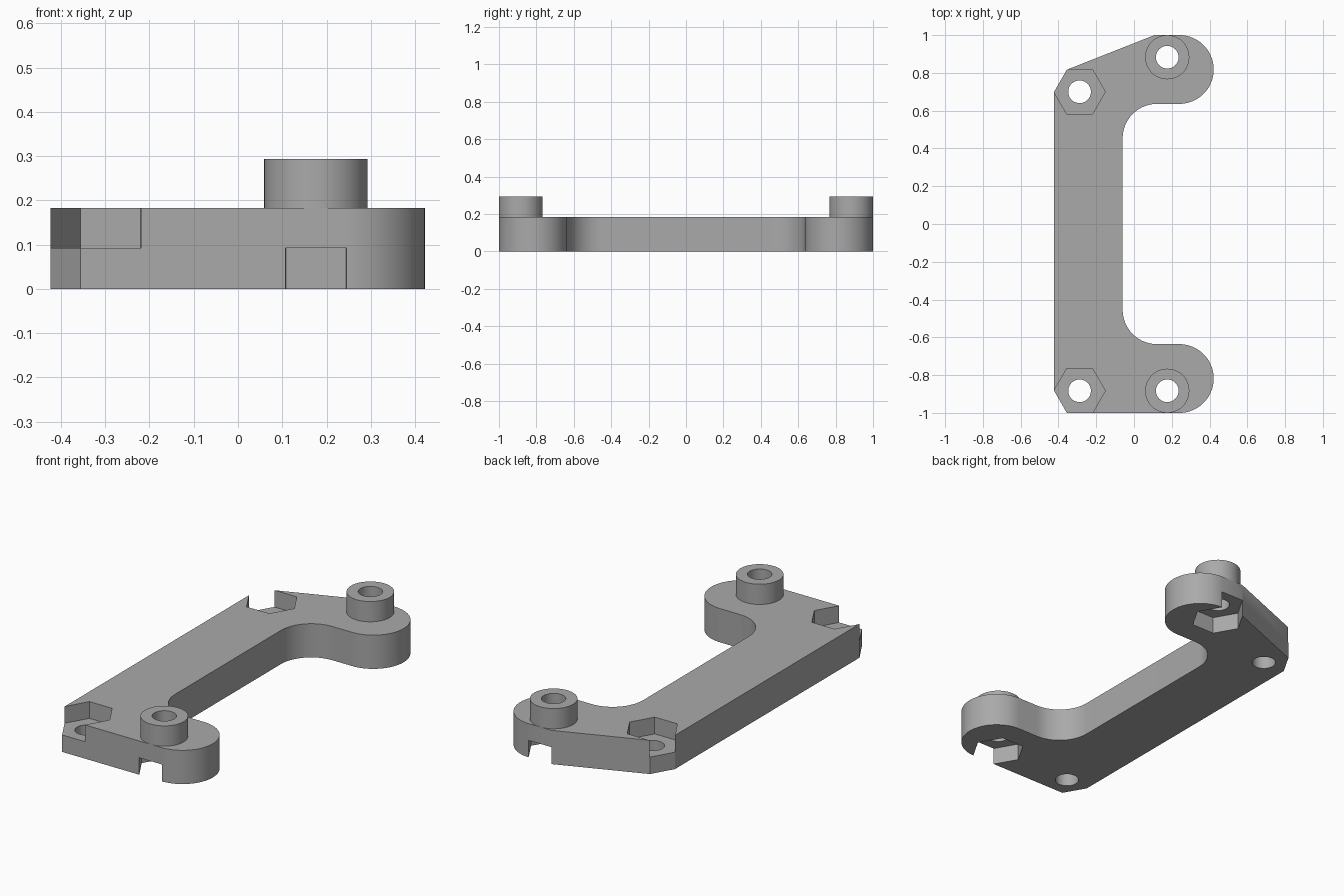
import bpy, bmesh
from math import cos, sin, radians, pi

THICK, POCKET, TOP = 0.183, 0.092, 0.293
ROUND = 0.182                      # end and fillet radius
BOSS_R, HOLE_R = 0.117, 0.06
NUT_R = BOSS_R / cos(pi / 6)       # hexagon corner radius
BOSS_X, BOSS_Y = 0.176, 1 - BOSS_R
NUT_X = -0.288
BOSSES = [(BOSS_X, -BOSS_Y), (BOSS_X, BOSS_Y)]
NUTS = [(NUT_X, -BOSS_Y), (NUT_X, 0.70)]

cube = bpy.data.objects.get("Cube")
if cube:
    bpy.data.objects.remove(cube, do_unlink=True)

grey = bpy.data.materials.new("plain grey")
grey.use_nodes = True
colour = (0.4, 0.4, 0.4, 1)
grey.diffuse_color = colour
grey.node_tree.nodes["Principled BSDF"].inputs["Base Color"].default_value = colour


def arc(cx, cy, r, start, end, steps=20):
    angles = [radians(start + (end - start) * i / steps) for i in range(steps + 1)]
    return [(cx + r * cos(a), cy + r * sin(a)) for a in angles]


def ring(centre, r, sides):
    return arc(*centre, r, 0, 360, sides)[:-1]


def prism(name, outline, z0, z1):
    bm = bmesh.new()
    base = bm.faces.new([bm.verts.new((x, y, z0)) for x, y in outline])
    top = bmesh.ops.extrude_face_region(bm, geom=[base])["geom"]
    bmesh.ops.translate(bm, vec=(0, 0, z1 - z0),
                        verts=[v for v in top if isinstance(v, bmesh.types.BMVert)])
    bmesh.ops.recalc_face_normals(bm, faces=bm.faces)
    mesh = bpy.data.meshes.new(name)
    bm.to_mesh(mesh)
    bm.free()
    mesh.materials.append(grey)
    obj = bpy.data.objects.new(name, mesh)
    bpy.context.collection.objects.link(obj)
    return obj


def cut(obj, cutters):
    # Carve every cutter out of the part, then drop the cutters
    for c in cutters:
        c.hide_render = True
        mod = obj.modifiers.new("cut", 'BOOLEAN')
        mod.operation, mod.solver, mod.object = 'DIFFERENCE', 'EXACT', c
    bpy.context.view_layer.update()
    graph = bpy.context.evaluated_depsgraph_get()
    mesh = bpy.data.meshes.new_from_object(obj.evaluated_get(graph))
    obj.modifiers.clear()
    obj.data = mesh
    for c in cutters:
        bpy.data.objects.remove(c, do_unlink=True)


def smooth(obj):
    bpy.ops.object.select_all(action='DESELECT')
    obj.select_set(True)
    bpy.context.view_layer.objects.active = obj
    bpy.ops.object.shade_smooth_by_angle(angle=radians(25))


# Bracket plate outline, counter-clockwise from the front left corner
END_X, END_Y = 0.422 - ROUND, 1 - ROUND
FIL_X, FIL_Y = -0.06 + ROUND, 1 - 3 * ROUND
half = NUT_R / 2
outline = [(NUT_X - half, -1)]
outline += arc(END_X, -END_Y, ROUND, -90, 90, 40)
outline += arc(FIL_X, -FIL_Y, ROUND, 270, 180)
outline += arc(FIL_X, FIL_Y, ROUND, 180, 90)
outline += arc(END_X, END_Y, ROUND, -90, 90, 40)
outline += [(BOSS_X - half, 1),
            (NUT_X - half, NUTS[1][1] + BOSS_R),
            (NUT_X - NUT_R, NUTS[1][1]),
            (NUT_X - NUT_R, NUTS[0][1])]
plate = prism("bracket_plate", outline, 0, THICK)

# Screw holes, nut pockets on top, nut pockets underneath the bosses
cutters = [prism("hole_cutter", ring(c, HOLE_R, 40), -0.1, 0.4) for c in NUTS + BOSSES]
cutters += [prism("top_pocket_cutter", ring(c, NUT_R + 0.001, 6), POCKET, 0.4) for c in NUTS]
cutters += [prism("under_pocket_cutter", ring(c, NUT_R + 0.001, 6), -0.1, POCKET) for c in BOSSES]
cut(plate, cutters)
smooth(plate)

# Hollow spacer bosses
for name, c in zip(("front_boss", "back_boss"), BOSSES):
    boss = prism(name, ring(c, BOSS_R, 48), THICK, TOP)
    cut(boss, [prism("bore_cutter", ring(c, HOLE_R, 40), 0, 0.4)])
    smooth(boss)
